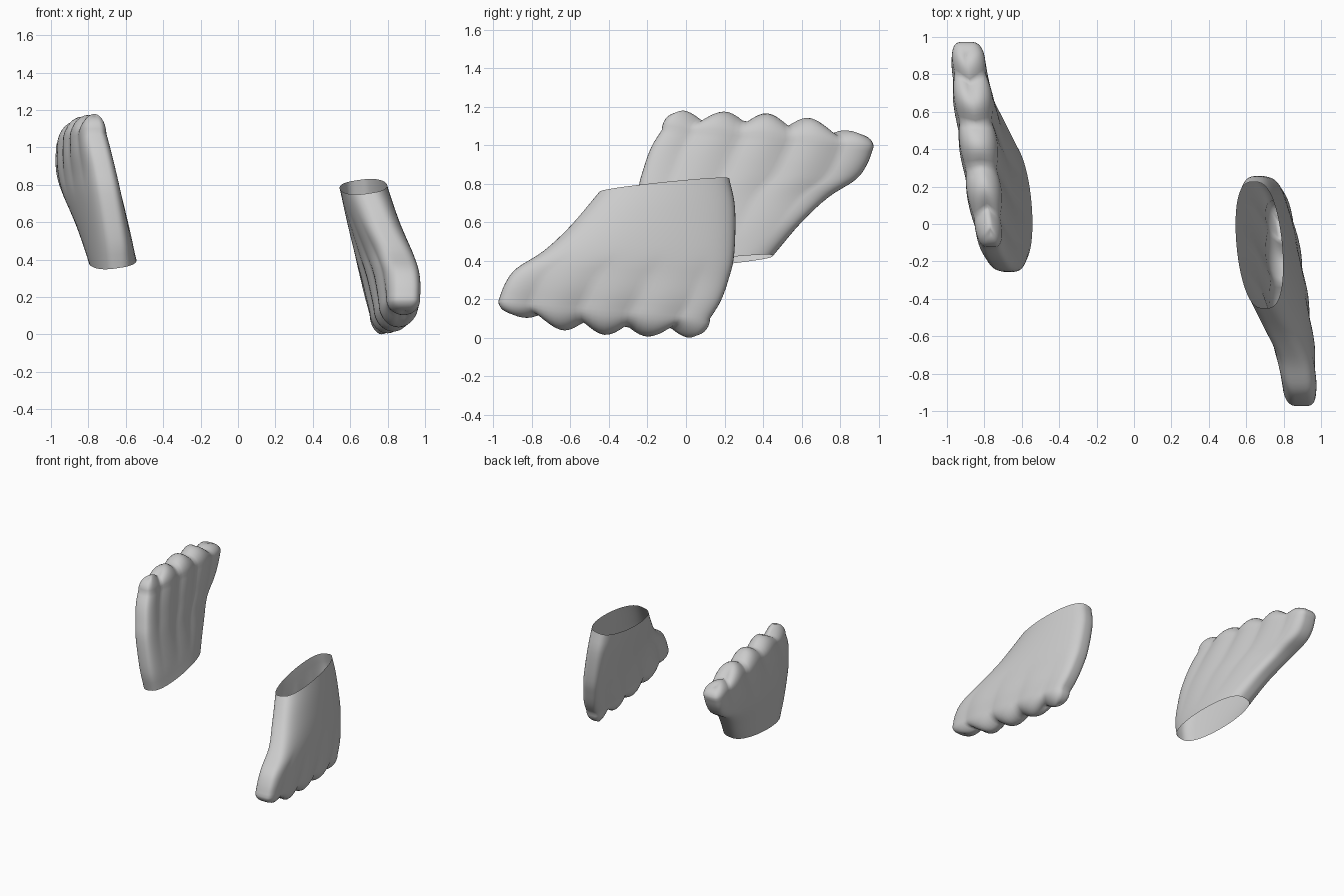
import bpy, bmesh, math
from mathutils import Vector

if "Cube" in bpy.data.objects:
    bpy.data.objects.remove(bpy.data.objects["Cube"])

# Rows from wrist opening to toes: front edge, back edge, half thickness, roundness
ROWS = [
    ((0.70, -0.45, 0.755), (0.640, 0.225, 0.825), 0.122, 0.70),
    ((0.78, -0.60, 0.58), (0.655, 0.255, 0.67), 0.124, 0.62),
    ((0.85, -0.74, 0.45), (0.695, 0.250, 0.43), 0.118, 0.55),
    ((0.885, -0.88, 0.36), (0.72, 0.22, 0.30), 0.112, 0.50),
    ((0.895, -0.94, 0.28), (0.745, 0.18, 0.19), 0.108, 0.48),
    ((0.895, -0.974, 0.19), (0.765, 0.125, 0.10), 0.100, 0.47),
]
# Lower envelope of the toes along the foot
ENVELOPE = [(0, .125), (.04, .108), (.15, .066), (.27, .038), (.5, .015), (.74, .006), (.97, 0), (1, .012)]
RING, SUB, CAP = 112, 4, 7


def catmull(vals, t):
    i = min(int(t), len(vals) - 2)
    f = t - i
    b, c = vals[i], vals[i + 1]
    a = vals[i - 1] if i else b * 2 - c
    d = vals[i + 2] if i + 2 < len(vals) else c * 2 - b
    return (b * 2 + (c - a) * f + (a * 2 - b * 5 + c * 4 - d) * f * f
            + (b * 3 - a - c * 3 + d) * f ** 3) * 0.5


def envelope(s):
    for (s0, z0), (s1, z1) in zip(ENVELOPE, ENVELOPE[1:]):
        if s <= s1:
            return z0 + (z1 - z0) * (s - s0) / (s1 - s0)
    return ENVELOPE[-1][1]


def groove(s):
    # 1 in the four valleys between the toes, 0 on the toe crests
    if s < 0.032 or s > 0.976:
        return 0.0
    return 1 - abs(math.sin(math.pi * (s - 0.15) / 0.236))


fronts = [Vector(r[0]) for r in ROWS]
backs = [Vector(r[1]) for r in ROWS]
thick = [r[2] for r in ROWS]
power = [r[3] for r in ROWS]
last = len(ROWS) - 1


def ring(t, cap):
    f, b = catmull(fronts, t), catmull(backs, t)
    w, p = catmull(thick, t), catmull(power, t)
    k_in = max(0, (t - 0.6) / (last - 0.6))
    k_out = max(0, (t - 2) / (last - 2))
    up, shrink = math.sin(cap * math.pi / 2), math.cos(cap * math.pi / 2)
    pts = []
    for i in range(RING):
        a = 2 * math.pi * i / RING
        s = 0.5 - 0.5 * math.cos(a)
        side = math.sin(a)
        g = groove(s)
        v = math.copysign(abs(side) ** p, side) if abs(side) > 1e-6 else 0
        depth = 0.20 * k_in if side < 0 else 0.16 * k_out
        # the big toe at the front is fatter
        fat = 1 + 0.28 * k_in * (1 - s) ** 3
        c = f.lerp(b, s)
        x = c.x + v * w * fat * (1 - depth * g) * shrink
        # toes round off toward the scalloped lower edge
        y = c.y + (0.5 - s) * 0.16 * (1 - shrink)
        z = c.z + (envelope(s) + 0.055 * g - c.z) * up
        z += 0.15 * (x - c.x) * max(0, 1 - t)
        pts.append((x, y, z))
    return pts


def foot(name, inverted):
    bm = bmesh.new()
    steps = [(i / SUB, 0) for i in range(last * SUB + 1)]
    steps += [(last, j / CAP) for j in range(1, CAP + 1)]
    rings = []
    for t, cap in steps:
        pts = ring(t, cap)
        if inverted:
            pts = [(-x, -y, 1.18 - z) for x, y, z in pts]
        rings.append([bm.verts.new(q) for q in pts])
    for r0, r1 in zip(rings, rings[1:]):
        for i in range(RING):
            j = (i + 1) % RING
            q = (r0[i], r0[j], r1[j], r1[i])
            bm.faces.new(q if inverted else q[::-1])
    # close the toe seam, leave the wrist open
    bmesh.ops.remove_doubles(bm, verts=rings[-1], dist=1e-5)
    bm.normal_update()
    # make sure the shell faces outward
    mid = sum((v.co for v in bm.verts), Vector()) / len(bm.verts)
    if sum(fc.normal.dot(fc.calc_center_median() - mid) * fc.calc_area() for fc in bm.faces) < 0:
        bmesh.ops.reverse_faces(bm, faces=bm.faces[:])
    me = bpy.data.meshes.new(name)
    bm.to_mesh(me)
    bm.free()
    for poly in me.polygons:
        poly.use_smooth = True
    ob = bpy.data.objects.new(name, me)
    bpy.context.collection.objects.link(ob)


foot("lowered_foot", False)
foot("raised_foot", True)
